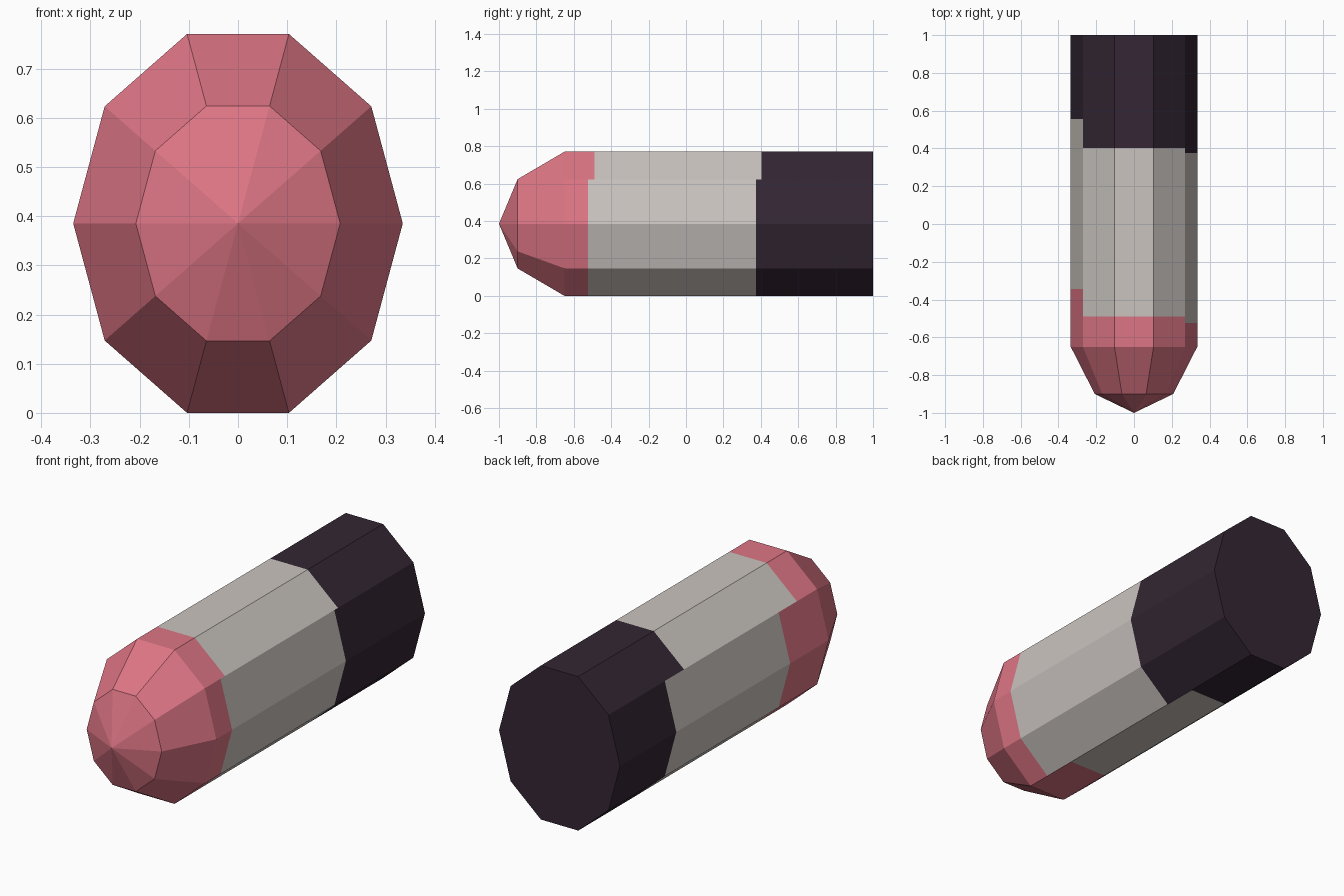
import bpy, bmesh, math

if "Cube" in bpy.data.objects:
    bpy.data.objects.remove(bpy.data.objects["Cube"])

N, RX, RZ = 10, 0.335, 0.405          # ten-sided, slightly tall section
CZ = RZ * math.sin(math.radians(72))  # bottom flat rests on z = 0


def material(name, rgb):
    m = bpy.data.materials.new(name)
    m.diffuse_color = (*rgb, 1)
    m.use_nodes = True
    m.node_tree.nodes["Principled BSDF"].inputs["Base Color"].default_value = m.diffuse_color
    return m


mats = [material("rose pink", (0.73, 0.18, 0.235)),
        material("warm grey", (0.59, 0.55, 0.52)),
        material("dark plum", (0.033, 0.019, 0.033))]


def band_ends(facet):
    """Where the grey band starts and stops along y on each long facet."""
    if facet in (8, 9, 0):       # right side
        return -0.525, 0.375
    if facet in (1, 2, 3):       # upper side
        return -0.49, 0.403
    return -0.345, 0.555         # left side and underside


bm = bmesh.new()


def point(k, y, s=1.0):
    a = math.tau * k / N
    return bm.verts.new((s * RX * math.cos(a), y, CZ + s * RZ * math.sin(a)))


def face(verts, mat):
    bm.faces.new(verts).material_index = mat


for k in range(N):
    # nose: pointed tip and bevelled shoulder
    face([bm.verts.new((0, -1, CZ)), point(k, -0.9, 0.62), point(k + 1, -0.9, 0.62)], 0)
    face([point(k, -0.9, 0.62), point(k, -0.65), point(k + 1, -0.65), point(k + 1, -0.9, 0.62)], 0)
    # barrel: pink, grey and dark stretches
    start, stop = band_ends(k)
    ys = [-0.65, start, stop, 1.0]
    for i in range(3):
        face([point(k, ys[i]), point(k, ys[i + 1]),
              point(k + 1, ys[i + 1]), point(k + 1, ys[i])], i)

# flat back end
face([point(k, 1.0) for k in range(N)], 2)

bmesh.ops.remove_doubles(bm, verts=bm.verts[:], dist=0.0005)
bmesh.ops.recalc_face_normals(bm, faces=bm.faces[:])

mesh = bpy.data.meshes.new("pointed_capsule_body")
bm.to_mesh(mesh)
bm.free()
for m in mats:
    mesh.materials.append(m)
body = bpy.data.objects.new("pointed_capsule_body", mesh)
bpy.context.collection.objects.link(body)
